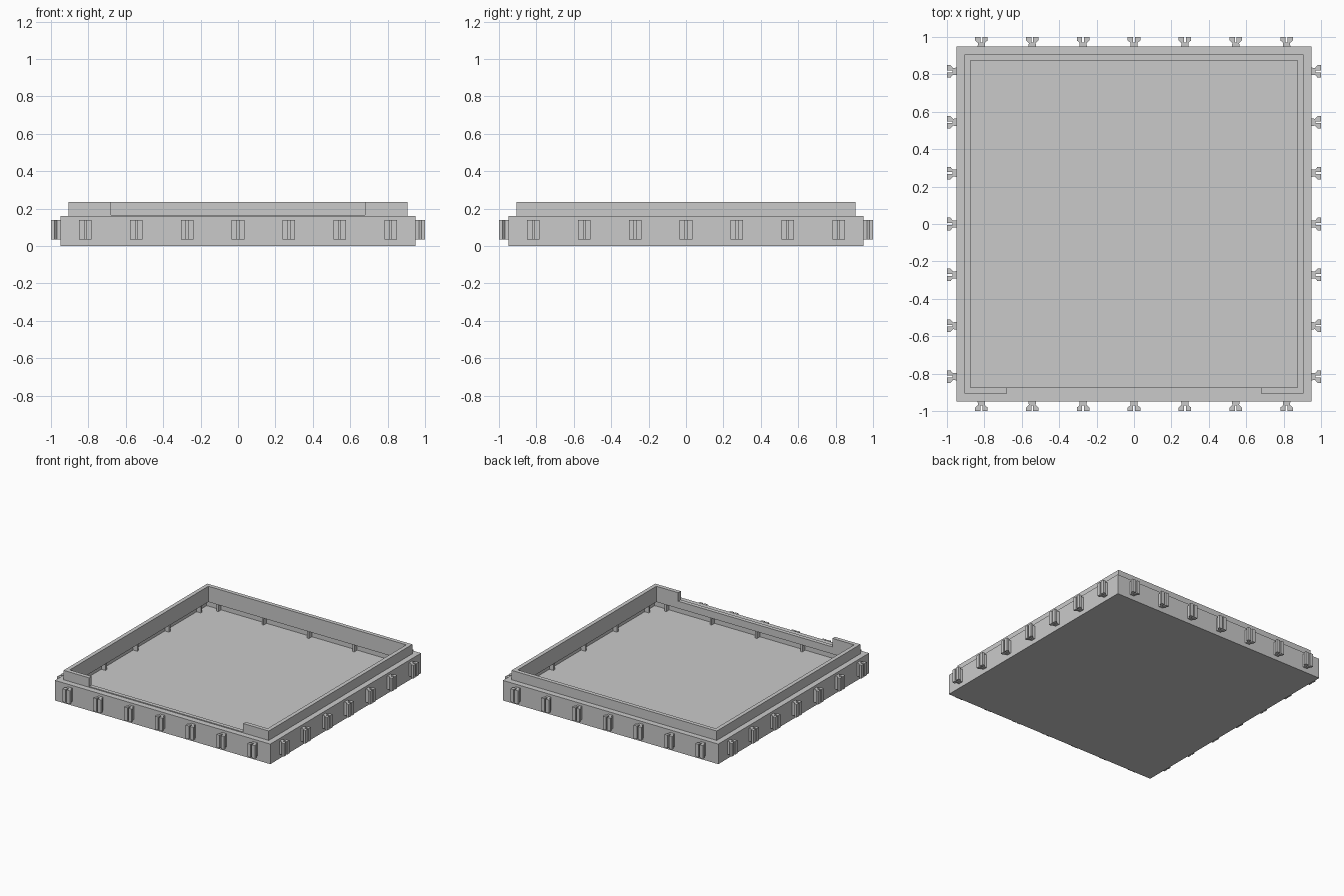
import bpy, bmesh, math
from mathutils import Matrix

cube = bpy.data.objects.get("Cube")
if cube:
    bpy.data.objects.remove(cube, do_unlink=True)

grey = bpy.data.materials.new("plain grey")
grey.use_nodes = True
GREY = (0.59, 0.59, 0.59, 1)
grey.diffuse_color = GREY
grey.node_tree.nodes["Principled BSDF"].inputs["Base Color"].default_value = GREY

OUTER, RIM, INNER, UNDER = 0.95, 0.905, 0.873, 0.92   # half widths
FLOOR, LIP, LEDGE, SILL, TOP = 0.05, 0.11, 0.16, 0.167, 0.235   # heights
GAP = 0.68                                            # half width of the front opening


def prism(name, outline, z0, z1, turn=0):
    """Extrude a flat outline from z0 to z1, then turn it about z."""
    bm = bmesh.new()
    face = bm.faces.new([bm.verts.new((x, y, z0)) for x, y in outline])
    top = bmesh.ops.extrude_face_region(bm, geom=[face])
    verts = [v for v in top["geom"] if isinstance(v, bmesh.types.BMVert)]
    bmesh.ops.translate(bm, verts=verts, vec=(0, 0, z1 - z0))
    bmesh.ops.recalc_face_normals(bm, faces=bm.faces)
    bm.transform(Matrix.Rotation(turn, 4, "Z"))
    mesh = bpy.data.meshes.new(name)
    bm.to_mesh(mesh)
    bm.free()
    mesh.materials.append(grey)
    obj = bpy.data.objects.new(name, mesh)
    bpy.context.collection.objects.link(obj)
    return obj


def box(x0, x1, y0, y1):
    return [(x0, y0), (x1, y0), (x1, y1), (x0, y1)]


def cut(target, name, half, z0, z1):
    cutter = prism(name, box(-half, half, -half, half), z0, z1)
    cutter.hide_render = True
    cutter.hide_set(True)
    mod = target.modifiers.new(name, "BOOLEAN")
    mod.operation = "DIFFERENCE"
    mod.solver = "EXACT"
    mod.object = cutter


# Tray body with a square opening and a wider recess under its lip
body = prism("tray_body", box(-OUTER, OUTER, -OUTER, OUTER), 0, LEDGE)
cut(body, "opening_cutter", INNER, FLOOR + 0.02, LEDGE + 0.1)
cut(body, "undercut_cutter", UNDER, FLOOR, LIP)

# Raised rim, open along the middle of the front, with a low sill there
prism("raised_rim", [(-GAP, -RIM), (-RIM, -RIM), (-RIM, RIM), (RIM, RIM),
                     (RIM, -RIM), (GAP, -RIM), (GAP, -INNER), (INNER, -INNER),
                     (INNER, INNER), (-INNER, INNER), (-INNER, -INNER),
                     (-GAP, -INNER)], LEDGE, TOP)
prism("front_sill", box(-GAP, GAP, -RIM, -INNER), LEDGE, SILL)

# Flared split clips, seven on each side, and thin ribs under the lip
half = [(0.005, 0.02), (0.005, 0.05), (0.034, 0.05), (0.034, 0.032),
        (0.018, 0.018), (0.02, 0)]
clip = half + [(-x, y) for x, y in reversed(half)]
for side, label in enumerate(("back", "left", "front", "right")):
    turn = side * math.pi / 2
    for i in range(-3, 4):
        outline = [(x + i * 0.272, y + OUTER) for x, y in clip]
        prism(f"{label}_clip_{i + 4}", outline, 0.035, 0.14, turn)
    for i in range(-2, 3):
        x = i * 0.4
        prism(f"{label}_rib_{i + 3}", box(x - 0.008, x + 0.008, INNER + 0.01, UNDER),
              FLOOR, LIP, turn)
